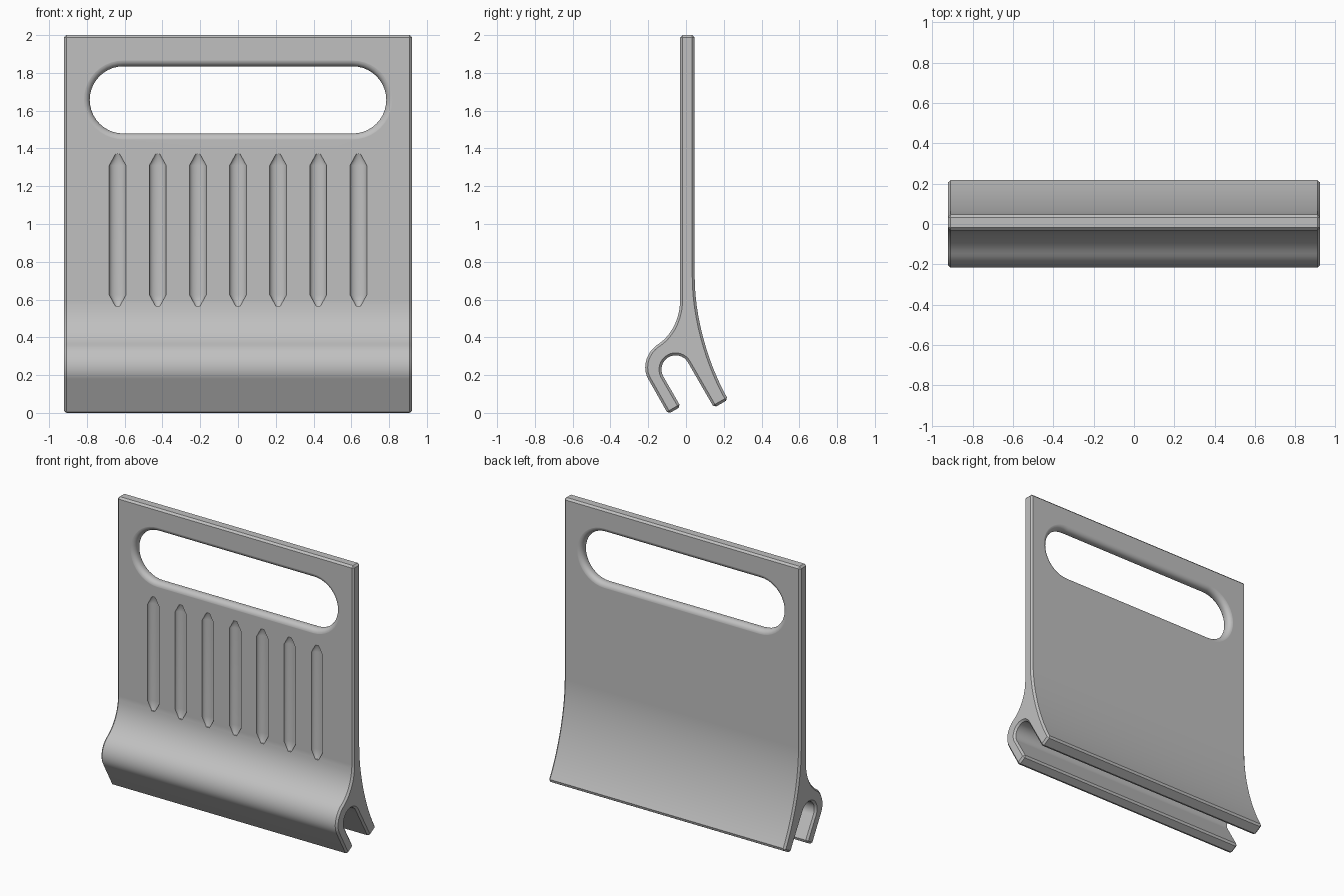
import bpy, bmesh, math
from mathutils import Vector
from mathutils.geometry import interpolate_bezier

cube = bpy.data.objects.get("Cube")
if cube:
    bpy.data.objects.remove(cube, do_unlink=True)

HALF_W, TOP = 0.922, 2.0
FRONT, BACK = -0.031, 0.046          # plate faces
CHAMFER = 0.013

grey = bpy.data.materials.new("light grey")
grey.use_nodes = True
colour = (0.53, 0.53, 0.53, 1)
grey.diffuse_color = colour
grey.node_tree.nodes["Principled BSDF"].inputs["Base Color"].default_value = colour


def loft(name, rings):
    """Skin a stack of closed rings and cap both ends."""
    bm = bmesh.new()
    loops = [[bm.verts.new(p) for p in ring] for ring in rings]
    n = len(loops[0])
    for a, b in zip(loops, loops[1:]):
        for i in range(n):
            j = (i + 1) % n
            bm.faces.new((a[i], a[j], b[j], b[i]))
    bm.faces.new(loops[0])
    bm.faces.new(loops[-1])
    bmesh.ops.recalc_face_normals(bm, faces=bm.faces)
    mesh = bpy.data.meshes.new(name)
    bm.to_mesh(mesh)
    bm.free()
    mesh.materials.append(grey)
    obj = bpy.data.objects.new(name, mesh)
    bpy.context.collection.objects.link(obj)
    return obj


def bezier(*pts, n=14):
    p0, h0, h1, p1 = (Vector((y, z, 0)) for y, z in pts)
    return [(p.x, p.y) for p in interpolate_bezier(p0, h0, h1, p1, n)]


# Side profile: plate, rounded shoulder, forked foot with a slanted slot
profile = [(BACK, TOP), (FRONT, TOP)]
profile += bezier((FRONT, 0.60), (FRONT, 0.49), (-0.085, 0.405), (-0.145, 0.365))
profile += bezier((-0.145, 0.365), (-0.21, 0.325), (-0.235, 0.24), (-0.20, 0.18))[1:]
profile += [(-0.095, -0.006), (-0.028, 0.033)]
for i in range(17):
    a = math.radians(210 - 180 * i / 16)
    profile.append((-0.055 + 0.075 * math.cos(a), 0.23 + 0.075 * math.sin(a)))
profile += [(0.1485, 0.0275)]
profile += bezier((0.223, 0.0705), (0.12, 0.25), (BACK, 0.5), (BACK, 0.72))

body = loft("scraper_body", [[(x, y, z) for y, z in profile] for x in (-HALF_W, HALF_W)])


def apply(mod):
    bpy.context.view_layer.objects.active = body
    bpy.ops.object.modifier_apply(modifier=mod.name)


bpy.ops.object.select_all(action='DESELECT')
body.select_set(True)
bevel = body.modifiers.new("edge_chamfer", 'BEVEL')
bevel.width = CHAMFER
bevel.segments = 1
bevel.limit_method = 'ANGLE'
bevel.angle_limit = math.radians(35)
bevel.use_clamp_overlap = False
apply(bevel)


def cut(cutter):
    cutter.hide_render = True
    mod = body.modifiers.new("cut", 'BOOLEAN')
    mod.operation = 'DIFFERENCE'
    mod.solver = 'EXACT'
    mod.object = cutter
    apply(mod)
    bpy.data.objects.remove(cutter, do_unlink=True)


# Handle opening with rounded rims on both faces
def stadium(r, y, half=0.607, zc=1.657, n=20):
    pts = []
    for side, start in ((1, -90), (-1, 90)):
        for i in range(n + 1):
            a = math.radians(start + 180 * i / n)
            pts.append((side * half + r * math.cos(a), y, zc + r * math.sin(a)))
    return pts


R, RIM = 0.178, 0.035
rim = [(R + RIM * (1 - math.cos(b)), RIM * (1 - math.sin(b)))
       for b in (math.radians(d) for d in range(80, -1, -10))]
rim.insert(0, (rim[0][0] + 0.031, -0.005))
rings = [stadium(r, FRONT + d) for r, d in rim]
rings += [stadium(r, BACK - d) for r, d in reversed(rim)]
cut(loft("handle_cutter", rings))

# Seven shallow grip grooves with tapered ends
for k in range(-3, 4):
    rings = []
    for z, r in ((0.565, 0.012), (0.625, 0.045), (1.31, 0.045), (1.37, 0.012)):
        rings.append([(k * 0.2125 + r * math.cos(a), FRONT + 0.65 * r * math.sin(a), z)
                      for a in (math.tau * (i + 0.5) / 24 for i in range(24))])
    cut(loft("groove_cutter", rings))

# Smooth curves, crisp chamfers, flat faces kept flat
bpy.context.view_layer.objects.active = body
bpy.ops.object.shade_smooth_by_angle(angle=math.radians(30))
weighted = body.modifiers.new("weighted_normals", 'WEIGHTED_NORMAL')
weighted.keep_sharp = True
